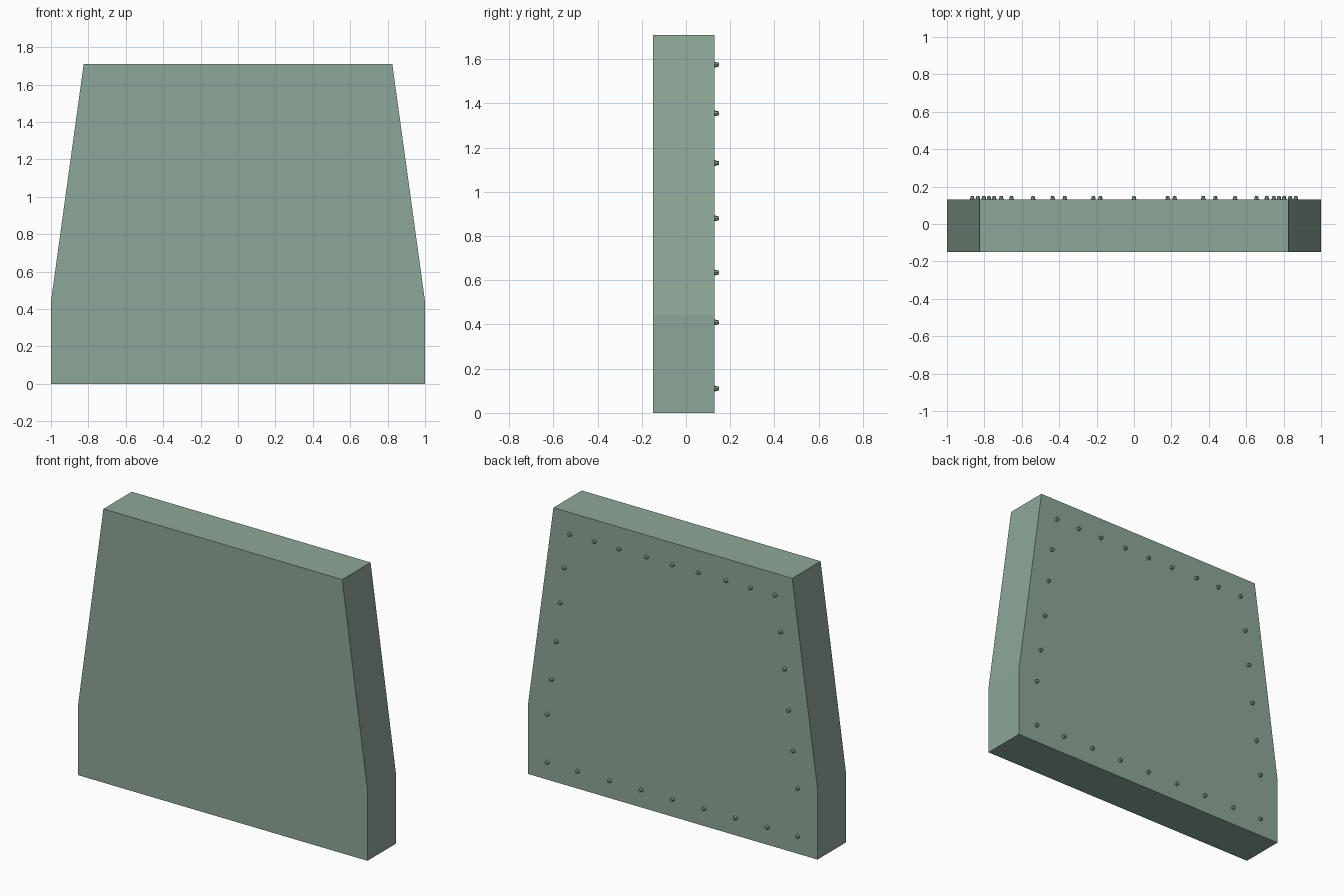
import bpy, bmesh, math
from mathutils import Matrix

if "Cube" in bpy.data.objects:
    bpy.data.objects.remove(bpy.data.objects["Cube"])

green = bpy.data.materials.new("sage green")
green.diffuse_color = (0.27, 0.39, 0.315, 1)
green.use_nodes = True
green.node_tree.nodes["Principled BSDF"].inputs["Base Color"].default_value = green.diffuse_color

FRONT, BACK, TIP = -0.15, 0.13, 0.15


def add_object(name, bm):
    bmesh.ops.recalc_face_normals(bm, faces=bm.faces)
    mesh = bpy.data.meshes.new(name)
    bm.to_mesh(mesh)
    bm.free()
    mesh.materials.append(green)
    obj = bpy.data.objects.new(name, mesh)
    bpy.context.collection.objects.link(obj)
    return obj


# Tapered slab: symmetric profile extruded through its depth
half = [(1.0, 0.0), (1.0, 0.44), (0.825, 1.71)]
outline = half + [(-x, z) for x, z in reversed(half)]
bm = bmesh.new()
face = bm.faces.new([bm.verts.new((x, FRONT, z)) for x, z in outline])
ext = bmesh.ops.extrude_face_region(bm, geom=[face])
verts = [g for g in ext["geom"] if isinstance(g, bmesh.types.BMVert)]
bmesh.ops.translate(bm, verts=verts, vec=(0, BACK - FRONT, 0))
add_object("panel", bm)

# Stud positions around the back border, right half then mirrored
right = [(x, 0.11) for x in (0, 0.217, 0.435, 0.655, 0.865)]
right += [(0.865, 0.41), (0.835, 0.635), (0.803, 0.88), (0.775, 1.13), (0.748, 1.355)]
right += [(x, 1.575) for x in (0.71, 0.54, 0.37, 0.18, 0)]
spots = right + [(-x, z) for x, z in right if x > 0]

# Studs: short tapered pegs on the back face
bm = bmesh.new()
for x, z in spots:
    depth = TIP - BACK + 0.004
    m = Matrix.Translation((x, TIP - depth / 2, z)) @ Matrix.Rotation(-math.pi / 2, 4, 'X')
    bmesh.ops.create_cone(bm, cap_ends=True, segments=8, radius1=0.014,
                          radius2=0.008, depth=depth, matrix=m)
add_object("back_studs", bm)
